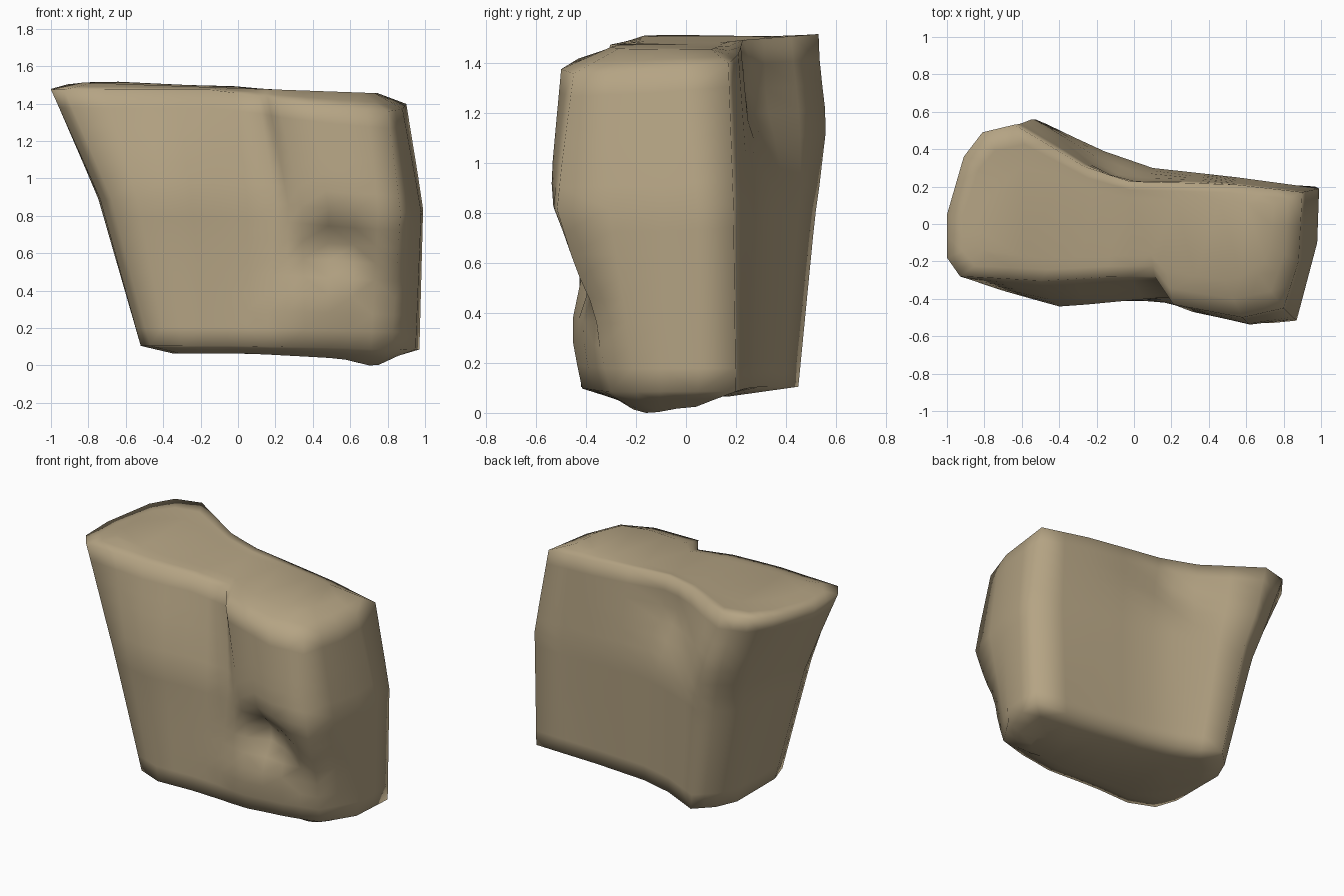
import bpy
import bmesh
from mathutils import Vector
from math import exp

default_cube = bpy.data.objects.get("Cube")
if default_cube:
    bpy.data.objects.remove(default_cube, do_unlink=True)

# Plan outlines of the boulder, matched point for point, starting at the left front corner
foot = [(-.47, -.35), (-.3, -.42), (-.05, -.41), (.15, -.41), (.36, -.41),
        (.6, -.37), (.82, -.3), (.95, -.1), (.97, .2), (.5, .23), (.12, .27),
        (-.1, .33), (-.35, .45), (-.46, .34), (-.52, .2), (-.52, 0), (-.52, -.2)]
waist = [(-.68, -.36), (-.4, -.43), (-.1, -.41), (.2, -.39), (.34, -.48),
         (.63, -.55), (.87, -.52), (.98, -.1), (.99, .19), (.55, .25), (.1, .3),
         (-.16, .39), (-.47, .53), (-.63, .41), (-.7, .25), (-.75, .03), (-.74, -.2)]
brow = [(-.93, -.28), (-.5, -.3), (-.15, -.28), (.11, -.28), (.21, -.43),
        (.58, -.5), (.8, -.45), (.88, -.2), (.9, .17), (.55, .21), (-.02, .23),
        (-.27, .31), (-.64, .53), (-.81, .49), (-.91, .36), (-1, .05), (-1, -.18)]
WAIST_AT = .58
LEVELS = 7


def blend(low, mid, high, t):
    """Straight flanks that bend at the waist."""
    if t < WAIST_AT:
        return low + (mid - low) * t / WAIST_AT
    return mid + (high - mid) * (t - WAIST_AT) / (1 - WAIST_AT)


def brow_height(x, y):
    """The rim slopes down to the right and rises at the back."""
    tilt = .08 * y if y > 0 or x > 0 else 0
    return 1.47 - .1 * max(x, 0) + tilt


def bridge(bm, lower, upper):
    count = len(lower)
    for i in range(count):
        j = (i + 1) % count
        bm.faces.new((lower[i], lower[j], upper[j], upper[i]))


def push(bm, centre, radius, offset):
    """Move the surface near a point, with a soft falloff."""
    for v in bm.verts:
        distance = (v.co - Vector(centre)).length / radius
        v.co += Vector(offset) * exp(-distance * distance)


bm = bmesh.new()

# Walls
rings = []
for level in range(LEVELS + 1):
    t = level / LEVELS
    ring = []
    for low, mid, high in zip(foot, waist, brow):
        x, y = (blend(*values, t) for values in zip(low, mid, high))
        bottom = .1 - .02 * max(low[0], 0)
        top = brow_height(*high)
        ring.append(bm.verts.new((x, y, bottom + (top - bottom) * t)))
    rings.append(ring)
for lower, upper in zip(rings, rings[1:]):
    bridge(bm, lower, upper)

# Rounded crown
crown = [bm.verts.new((x * .83, y * .6, 1.478 - .03 * x)) for x, y in brow]
bridge(bm, rings[-1], crown)
bm.faces.new(crown)

# Shallow underside, lowest towards the right
base = [bm.verts.new((x * .75 + .04, y * .5 - .06, .06 - .04 * max(x, 0)))
        for x, y in foot]
bridge(bm, base, rings[0])
bm.faces.new(list(reversed(base)))

bmesh.ops.subdivide_edges(bm, edges=bm.edges[:], cuts=1, use_grid_fill=True)

# Hollow under the right front bulge, trailing off to the lower right
push(bm, (.52, -.5, .61), .16, (0, .16, 0))
push(bm, (.74, -.42, .4), .13, (0, .05, 0))
# Lower front knob and swollen upper front
push(bm, (.3, -.42, .3), .17, (0, -.03, 0))
push(bm, (-.35, -.37, 1.1), .3, (0, -.02, 0))
# Groove and lobe at the back
push(bm, (-.1, .29, 1.25), .15, (0, -.05, 0))
push(bm, (-.55, .53, 1.15), .2, (0, .03, 0))
# Lowest point
push(bm, (.72, -.16, .03), .12, (0, 0, -.03))

bmesh.ops.triangulate(bm, faces=bm.faces[:])
bmesh.ops.recalc_face_normals(bm, faces=bm.faces[:])
lowest = min(v.co.z for v in bm.verts)
bmesh.ops.translate(bm, verts=bm.verts[:], vec=(0, 0, -lowest))

mesh = bpy.data.meshes.new("boulder")
bm.to_mesh(mesh)
bm.free()
boulder = bpy.data.objects.new("boulder", mesh)
bpy.context.collection.objects.link(boulder)
mesh.polygons.foreach_set("use_smooth", [True] * len(mesh.polygons))

# Sandy stone colour
colour = (.46, .37, .23, 1)
stone = bpy.data.materials.new("sandy_stone")
stone.use_nodes = True
stone.diffuse_color = colour
stone.node_tree.nodes["Principled BSDF"].inputs["Base Color"].default_value = colour
mesh.materials.append(stone)
